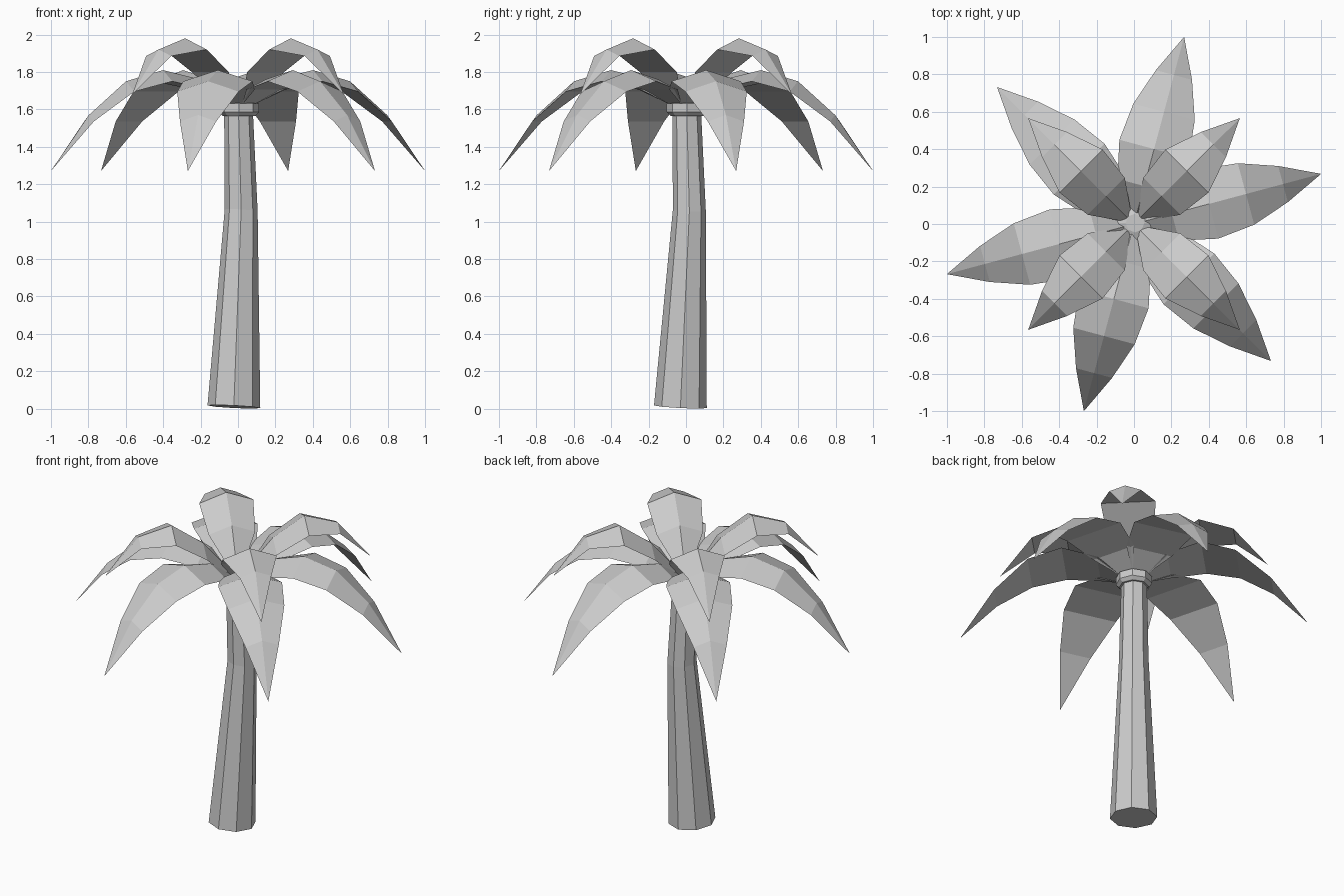
import bpy
from math import sin, cos, radians, tau

if "Cube" in bpy.data.objects:
    bpy.data.objects.remove(bpy.data.objects["Cube"])


def add_mesh(name, verts, faces):
    mesh = bpy.data.meshes.new(name)
    mesh.from_pydata(verts, [], faces)
    mesh.update()
    obj = bpy.data.objects.new(name, mesh)
    bpy.context.collection.objects.link(obj)
    return obj


def tube(name, rings, sides=8):
    """Capped low-poly tube from rings of (x, y, z, radius, tilt)."""
    verts, faces = [], []
    for x, y, z, r, tilt in rings:
        for i in range(sides):
            dx, dy = r * cos(tau * i / sides), r * sin(tau * i / sides)
            verts.append((x + dx, y + dy, z - tilt * (dx + dy)))
    for k in range(len(rings) - 1):
        for i in range(sides):
            a, b = k * sides + i, k * sides + (i + 1) % sides
            faces.append((a, b, b + sides, a + sides))
    faces.append(tuple(reversed(range(sides))))
    top = (len(rings) - 1) * sides
    faces.append(tuple(range(top, top + sides)))
    return add_mesh(name, verts, faces)


def frond(name, rows, tip, angle):
    """Arched leaf, flat below and ridged above; rows of (reach, half width, edge z, ridge z)."""
    verts, faces = [], []
    for r, w, ze, zr in rows:
        verts += [(r, -w, ze), (r, 0, zr), (r, w, ze)]
    verts.append((tip[0], 0, tip[1]))
    for k in range(len(rows) - 1):
        a, b = 3 * k, 3 * k + 3
        faces += [(a, b, b + 1, a + 1), (a + 1, b + 1, b + 2, a + 2), (a + 2, b + 2, b, a)]
    a, t = 3 * len(rows) - 3, len(verts) - 1
    faces += [(a, t, a + 1), (a + 1, t, a + 2), (a + 2, t, a), (0, 1, 2)]
    obj = add_mesh(name, verts, faces)
    obj.rotation_euler.z = radians(angle)
    return obj


# Leaning octagonal trunk
tube("trunk", [(-0.022, -0.03, 0.01, 0.141, 0.05),
               (0.017, 0.018, 1.06, 0.088, 0.06),
               (0.003, 0.004, 1.58, 0.077, 0.0)])

# Flared collar under the leaves
tube("crown_collar", [(0.005, 0.005, 1.565, 0.088, 0),
                      (0.005, 0.005, 1.585, 0.108, 0),
                      (0.005, 0.005, 1.63, 0.108, 0),
                      (0.005, 0.005, 1.65, 0.05, 0)])

# Six long drooping fronds
long_rows = [(0.05, 0.025, 1.61, 1.64), (0.21, 0.148, 1.705, 1.76),
             (0.415, 0.192, 1.75, 1.81), (0.62, 0.17, 1.695, 1.75),
             (0.825, 0.1, 1.535, 1.57)]
for i in range(6):
    frond(f"long_frond_{i + 1}", long_rows, (1.036, 1.27), 15 + 60 * i)

# Four short upper fronds
short_rows = [(0.05, 0.03, 1.62, 1.66), (0.21, 0.14, 1.80, 1.85),
              (0.40, 0.163, 1.92, 1.98), (0.60, 0.095, 1.885, 1.92)]
for i in range(4):
    frond(f"short_frond_{i + 1}", short_rows, (0.80, 1.68), 45 + 90 * i)
